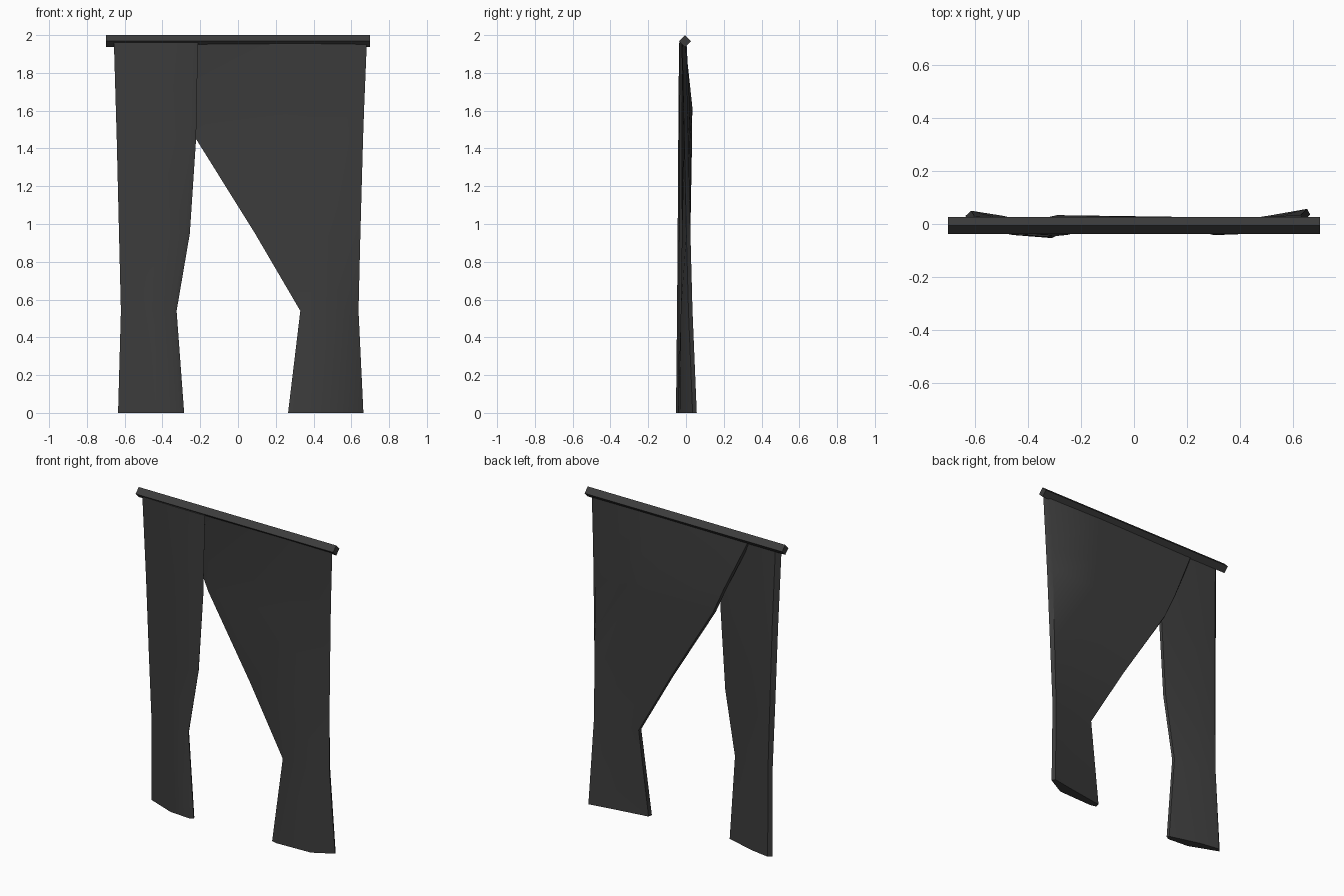
import bpy, bmesh, math

cube = bpy.data.objects.get("Cube")
if cube:
    bpy.data.objects.remove(cube, do_unlink=True)

# Dark grey shared by cloth and rod
grey = bpy.data.materials.new("dark_grey")
grey.use_nodes = True
colour = (0.045, 0.045, 0.045, 1)
grey.diffuse_color = colour
grey.node_tree.nodes["Principled BSDF"].inputs["Base Color"].default_value = colour


def smooth(obj, angle):
    bpy.ops.object.select_all(action="DESELECT")
    obj.select_set(True)
    bpy.context.view_layer.objects.active = obj
    bpy.ops.object.shade_smooth_by_angle(angle=math.radians(angle))


def curtain(name, section, rows):
    """Loft a closed section. Section points: (share from outer to inner edge,
    depth at top, depth at hem). Rows: (z, outer x, inner x, hem share, inner push back)."""
    bm = bmesh.new()
    rings = []
    for z, outer, inner, hem, push in rows:
        rings.append([
            bm.verts.new((outer + (inner - outer) * u,
                          top + (low - top) * hem + push * u, z))
            for u, top, low in section])
    n = len(section)
    for a, b in zip(rings, rings[1:]):
        for i in range(n):
            j = (i + 1) % n
            bm.faces.new((a[i], a[j], b[j], b[i]))
    bm.faces.new(rings[0])
    bm.faces.new(rings[-1])
    bmesh.ops.recalc_face_normals(bm, faces=bm.faces)
    mesh = bpy.data.meshes.new(name)
    bm.to_mesh(mesh)
    bm.free()
    obj = bpy.data.objects.new(name, mesh)
    bpy.context.collection.objects.link(obj)
    mesh.materials.append(grey)
    smooth(obj, 40)
    return obj


# Narrow curtain, hanging in front
curtain("right_curtain",
        [(0, -0.03, 0.03), (0.53, -0.037, -0.042), (0.93, -0.037, -0.053), (1, -0.032, -0.04),
         (0.98, -0.02, -0.025), (0.42, -0.005, 0.03), (0.06, -0.005, 0.05)],
        [(1.96, -0.657, -0.212, 0, 0), (1.45, -0.642, -0.222, 0.25, 0),
         (0.95, -0.63, -0.255, 0.45, 0), (0.54, -0.62, -0.325, 0.65, 0),
         (0, -0.635, -0.285, 1, 0)])

# Wide curtain, swept aside behind the narrow one
curtain("left_curtain",
        [(0, -0.02, 0.035), (0.31, -0.025, -0.033), (0.91, -0.02, -0.042), (1, -0.016, -0.033),
         (0.99, -0.003, -0.005), (0.37, 0.003, 0.033), (0.03, 0.0, 0.057)],
        [(1.96, 0.682, -0.455, 0, 0), (1.62, 0.668, -0.3, 0.12, 0.037),
         (1.45, 0.662, -0.222, 0.2, 0.036), (0.95, 0.648, 0.09, 0.4, 0.022),
         (0.54, 0.638, 0.33, 0.6, 0.008), (0, 0.664, 0.265, 1, 0)])

# Square rod standing on its edge
bpy.ops.mesh.primitive_cylinder_add(vertices=4, radius=0.032, depth=1.4,
                                    location=(0, -0.005, 1.968),
                                    rotation=(0, math.pi / 2, 0))
rod = bpy.context.object
rod.name = "curtain_rod"
rod.data.materials.append(grey)
smooth(rod, 30)
